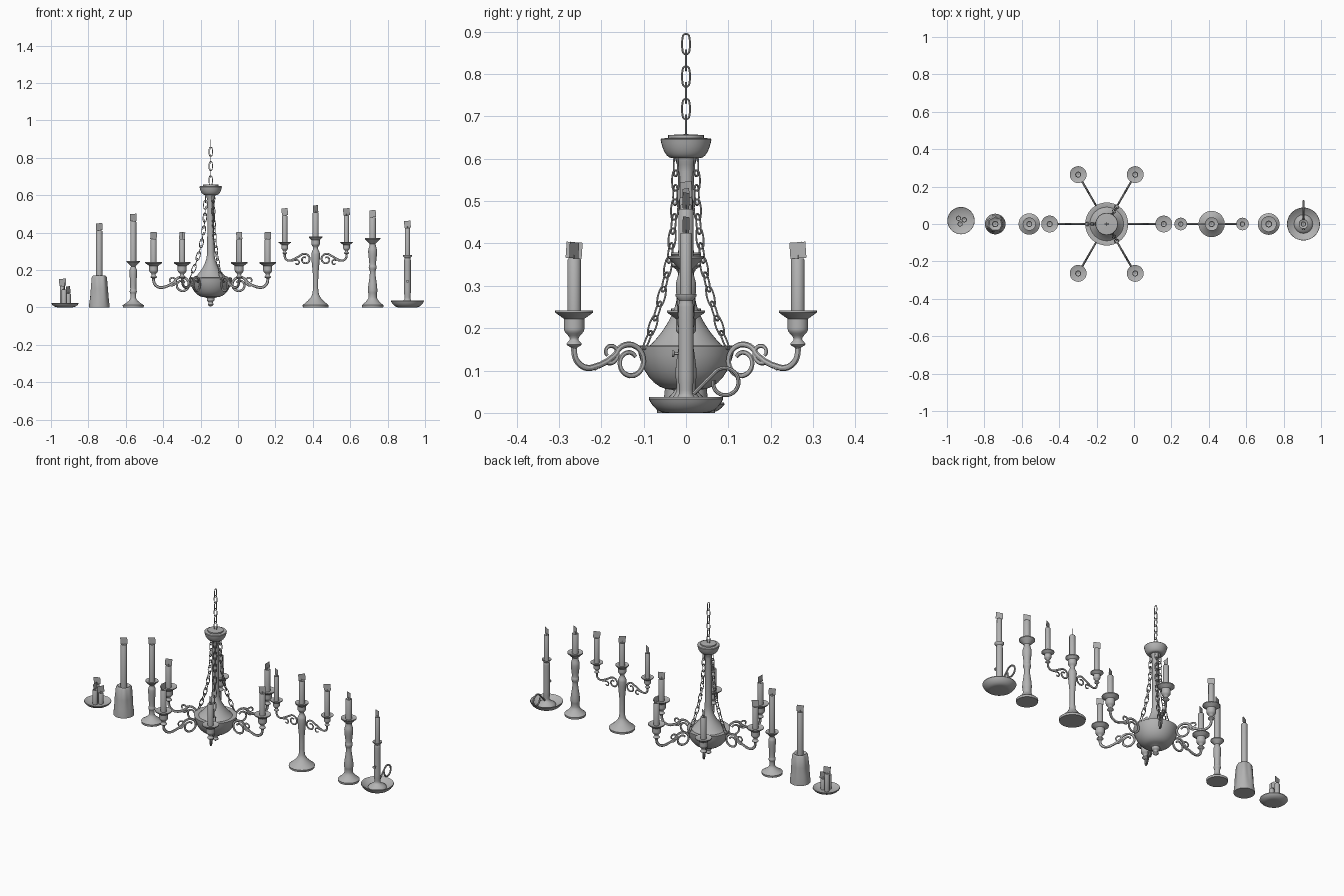
import bpy, bmesh, math
from mathutils import Vector, Matrix

if "Cube" in bpy.data.objects:
    bpy.data.objects.remove(bpy.data.objects["Cube"])

mat = bpy.data.materials.new("plain grey")
mat.use_nodes = True
grey = (0.45, 0.45, 0.45, 1)
mat.diffuse_color = grey
mat.node_tree.nodes["Principled BSDF"].inputs["Base Color"].default_value = grey


def add(name, mesh, matrix):
    ob = bpy.data.objects.new(name, mesh)
    bpy.context.collection.objects.link(ob)
    ob.matrix_world = matrix
    return ob


def move(x=0, y=0, z=0):
    return Matrix.Translation((x, y, z))


def spin(degrees, axis='Z'):
    return Matrix.Rotation(math.radians(degrees), 4, axis)


def finish(mesh):
    mesh.materials.clear()
    mesh.materials.append(mat)
    mesh.shade_smooth()
    mesh.set_sharp_from_angle(angle=math.radians(40))
    return mesh


# Profile rules, all giving (radius, height) pairs
def turned(*keys, steps=5):
    """Soft turned outline that swells and narrows between the key radii."""
    out = [keys[0]]
    for (ra, za), (rb, zb) in zip(keys, keys[1:]):
        for k in range(1, steps + 1):
            t = k / steps
            ease = (1 - math.cos(math.pi * t)) / 2
            out.append((ra + (rb - ra) * ease, za + (zb - za) * t))
    return out


def bowl(inner, low, outer, high, sweep=90, steps=8):
    """Rounded bowl side from a flat bottom; a small sweep gives a shallow dish."""
    full = math.radians(sweep)
    angles = [full * k / steps for k in range(steps + 1)]
    return [(inner + (outer - inner) * math.sin(a) / math.sin(full),
             low + (high - low) * (1 - math.cos(a)) / (1 - math.cos(full))) for a in angles]


def foot(radius, neck, height, steps=8):
    """Plinth edge and hollow-sided foot running into a neck."""
    edge = 0.012
    slope = [k / steps for k in range(steps + 1)]
    return [(radius * 0.97, 0)] + [(neck + (radius - neck) * (1 - t) ** 1.6, edge + (height - edge) * t)
                                   for t in slope]


def tray(radius, z):
    """Thin rim and the hollow that takes the candle."""
    return [(radius, z - 0.005), (radius, z), (radius * 0.7, z - 0.005), (0.01, z - 0.006)]


def spiral(x, z, start, end, first, last, steps=10):
    """Points on a flat spiral whose radius goes from start to end."""
    out = []
    for k in range(steps + 1):
        t = k / steps
        r, a = start + (end - start) * t, math.radians(first + (last - first) * t)
        out.append((x + r * math.cos(a), z + r * math.sin(a)))
    return out


# Solid builders
def lathe(name, profile, place, segs=28, wave=lambda a, z: 1):
    bm = bmesh.new()
    rings = []
    for r, z in profile:
        ring = []
        for i in range(segs):
            a = math.tau * i / segs
            k = r * wave(a, z)
            ring.append(bm.verts.new((k * math.cos(a), k * math.sin(a), z)))
        rings.append(ring)
    for lo, hi in zip(rings, rings[1:]):
        for i in range(segs):
            j = (i + 1) % segs
            bm.faces.new((lo[i], lo[j], hi[j], hi[i]))
    bm.faces.new(rings[0][::-1])
    bm.faces.new(rings[-1])
    mesh = bpy.data.meshes.new(name)
    bm.to_mesh(mesh)
    bm.free()
    return add(name, finish(mesh), place)


def wire(name, points, radius, cyclic=False, taper=1):
    """Mesh of a round wire through points in the xz plane."""
    curve = bpy.data.curves.new(name, 'CURVE')
    curve.dimensions = '3D'
    curve.bevel_depth, curve.bevel_resolution, curve.resolution_u = radius, 2, 3
    curve.use_fill_caps = True
    spline = curve.splines.new('BEZIER')
    spline.bezier_points.add(len(points) - 1)
    for i, (point, (x, z)) in enumerate(zip(spline.bezier_points, points)):
        point.co = (x, 0, z)
        point.handle_left_type = point.handle_right_type = 'AUTO'
        point.radius = 1 + (taper - 1) * i / (len(points) - 1)
    spline.use_cyclic_u = cyclic
    ob = add(name, curve, move())
    graph = bpy.context.evaluated_depsgraph_get()
    mesh = bpy.data.meshes.new_from_object(ob.evaluated_get(graph))
    bpy.data.objects.remove(ob)
    return finish(mesh)


def candle(name, x, y, low, top, r=0.016, yaw=25, flame=0.038):
    """Wax body with a melted hollow, a wick and a flat flame card."""
    lathe(name, [(r, low), (r, top - r / 4), (r * 0.85, top), (r * 0.5, top - r / 4)], move(x, y), segs=16)
    lathe(name + "_wick", [(0.002, top - r / 3), (0.002, top + r / 2)], move(x, y), segs=6)
    bm = bmesh.new()
    bmesh.ops.create_grid(bm, x_segments=1, y_segments=1, size=flame / 2)
    mesh = bpy.data.meshes.new(name + "_flame")
    bm.to_mesh(mesh)
    bm.free()
    mesh.materials.append(mat)
    add(name + "_flame", mesh, move(x, y, top + flame / 2) @ spin(yaw) @ spin(90, 'X') @ spin(4))


def chain(name, path, count, place):
    """Links along path(t), every second one turned a quarter."""
    for k in range(count):
        way = path((k + 1) / count) - path(k / count)
        aim = way.to_track_quat('Z', 'Y').to_matrix().to_4x4()
        spot = Matrix.Translation(path((k + 0.5) / count))
        add(f"{name}_link_{k}", link, place @ spot @ aim @ spin(90 * (k % 2)))


# Small dish with three stub candles
dish_x, dish_y = -0.925, 0.018
lathe("stub_dish", bowl(0.035, 0, 0.073, 0.02, sweep=60) + [(0.072, 0.024), (0.05, 0.012), (0.01, 0.01)],
      move(dish_x, dish_y))
for i, top in enumerate((0.115, 0.075, 0.095)):
    a = math.radians(135 - 120 * i)
    candle(f"stub_candle_{i}", dish_x + 0.018 * math.cos(a), dish_y + 0.018 * math.sin(a),
           0.01, top, r=0.014, yaw=15 + 40 * i)

# Candle in a holder covered with run wax, folds fading out at the base
wax_x = -0.742
lathe("wax_holder", [(0.055, 0), (0.055, 0.01), (0.05, 0.05), (0.046, 0.1), (0.041, 0.16), (0.034, 0.17),
                     (0.02, 0.16)], move(wax_x), segs=56,
      wave=lambda a, z: 1 + min(1, z / 0.1) * (0.04 * math.sin(7 * a + 14 * z) + 0.03 * math.sin(4 * a - 9 * z)))
candle("wax_holder_candle", wax_x, 0, 0.155, 0.412, r=0.017)

# Slim candlestick
slim_x = -0.56
lathe("slim_stick", foot(0.057, 0.015, 0.05)
      + turned((0.015, 0.07), (0.019, 0.085), (0.016, 0.1), (0.02, 0.195), (0.013, 0.22))
      + tray(0.035, 0.247), move(slim_x))
candle("slim_stick_candle", slim_x, 0, 0.24, 0.462)

# Heavy baluster candlestick
heavy_x = 0.72
lathe("baluster_stick", foot(0.058, 0.022, 0.055)
      + turned((0.022, 0.065), (0.025, 0.09), (0.015, 0.19), (0.021, 0.215), (0.018, 0.23),
               (0.024, 0.3), (0.016, 0.34))
      + tray(0.042, 0.371), move(heavy_x))
candle("baluster_candle", heavy_x, 0, 0.36, 0.482, r=0.018, yaw=-25)

# Cup with drip tray, hanging below its rim
cup = turned((0.006, -0.09), (0.018, -0.08), (0.01, -0.068), (0.024, -0.045), (0.024, -0.02)) + tray(0.045, 0)

# Chandelier body with finial, and ceiling canopy
center = move(-0.146)
lathe("chandelier_body",
      turned((0.004, 0.004), (0.016, 0.015), (0.011, 0.026), (0.021, 0.04), (0.021, 0.05))
      + bowl(0.035, 0.055, 0.115, 0.158, sweep=80) + [(0.108, 0.159), (0.09, 0.155)]
      + [(0.02 + 0.062 * (1 - k / 8) ** 2, 0.162 + 0.13 * k / 8) for k in range(9)]
      + turned((0.018, 0.4), (0.018, 0.57), (0.027, 0.61)), center, segs=40)
lathe("ceiling_canopy", bowl(0.034, 0.602, 0.06, 0.645, sweep=65)
      + [(0.058, 0.648), (0.042, 0.649), (0.042, 0.656), (0.004, 0.658)], center, segs=32)

# Six scrolled arms with cups and candles, the iron narrower than it is deep
reach = 0.305
arm = wire("arm_scroll", [(reach, 0.16)] + spiral(0.265, 0.146, 0.04, 0.04, 0, -100, steps=5)
           + spiral(0.153, 0.12, 0.045, 0.02, 20, 500, steps=16), 0.008, taper=0.65)
curl = wire("arm_curl", [(0.25, 0.105)] + spiral(0.207, 0.142, 0.026, 0.01, -60, -400), 0.006, taper=0.7)
narrow = Matrix.Scale(0.75, 4, (0, 1, 0))
for i in range(6):
    place = center @ spin(60 * i)
    add(f"chandelier_arm_{i}", arm, place @ narrow)
    add(f"chandelier_curl_{i}", curl, place @ narrow)
    tip = place @ Vector((reach, 0, 0))
    lathe(f"chandelier_cup_{i}", cup, move(tip.x, tip.y, 0.242))
    candle(f"chandelier_candle_{i}", tip.x, tip.y, 0.234, 0.365, yaw=25 + 60 * i)

# Hanging chain and three sagging side chains
link = wire("chain_link", spiral(0, 0.016, 0.008, 0.008, 0, 180, steps=4)
            + spiral(0, -0.016, 0.008, 0.008, 180, 360, steps=4), 0.0022, cyclic=True)
chain("hanging_chain", lambda t: Vector((0, 0, 0.66 + 0.23 * t)), 6, center)
for i in range(3):
    chain(f"side_chain_{i}", lambda t: Vector((0.028 + 0.085 * t ** 2.5, 0, 0.6 - 0.445 * t)), 13,
          center @ spin(60 + 120 * i))

# Three-light candelabra
stand = move(0.415)
stand_x = stand.translation.x
lathe("candelabra_stem", foot(0.07, 0.017, 0.075)
      + turned((0.014, 0.1), (0.014, 0.15), (0.023, 0.285), (0.012, 0.318), (0.023, 0.34), (0.023, 0.36))
      + tray(0.036, 0.379), stand)
candle("candelabra_candle_middle", stand_x, 0, 0.37, 0.508, yaw=45)
side_arm = wire("candelabra_arm", [(0.165, 0.285)] + spiral(0.14, 0.275, 0.025, 0.025, 0, -100, steps=5)
                + spiral(0.057, 0.257, 0.032, 0.01, 40, 480, steps=14), 0.006, taper=0.7)
side_curl = wire("candelabra_curl", [(0.13, 0.25)] + spiral(0.1, 0.24, 0.015, 0.008, 60, 330), 0.0045, taper=0.7)
for side, turn, yaw in (("left", 0, 25), ("right", 180, -30)):
    place = stand @ spin(turn)
    add(f"candelabra_arm_{side}", side_arm, place @ narrow)
    add(f"candelabra_curl_{side}", side_curl, place @ narrow)
    tip = place @ Vector((0.165, 0, 0.35))
    lathe(f"candelabra_cup_{side}", cup, Matrix.Translation(tip) @ Matrix.Scale(0.75, 4))
    candle(f"candelabra_candle_{side}", tip.x, 0, 0.345, 0.492, r=0.014, yaw=yaw)

# Chamber stick: dish, tube holder, knob and ring handle
chamber = move(0.906)
lathe("chamber_dish", bowl(0.045, 0, 0.088, 0.033, sweep=60) + [(0.087, 0.037), (0.068, 0.022)]
      + turned((0.05, 0.014), (0.016, 0.045), (0.018, 0.09), (0.018, 0.25), (0.016, 0.265))
      + tray(0.025, 0.281), chamber, segs=36)
candle("chamber_candle", chamber.translation.x, 0, 0.275, 0.425, r=0.014, yaw=-25)
lathe("chamber_knob", [(0.003, 0), (0.003, 0.012), (0.008, 0.013), (0.008, 0.018)],
      chamber @ move(0, -0.015, 0.14) @ spin(90, 'X'), segs=10)
handle = wire("ring_handle", [(0.018, 0.045)] + spiral(0.092, 0.072, 0.035, 0.028, 150, -190), 0.0048)
add("ring_handle", handle, chamber @ spin(90))
